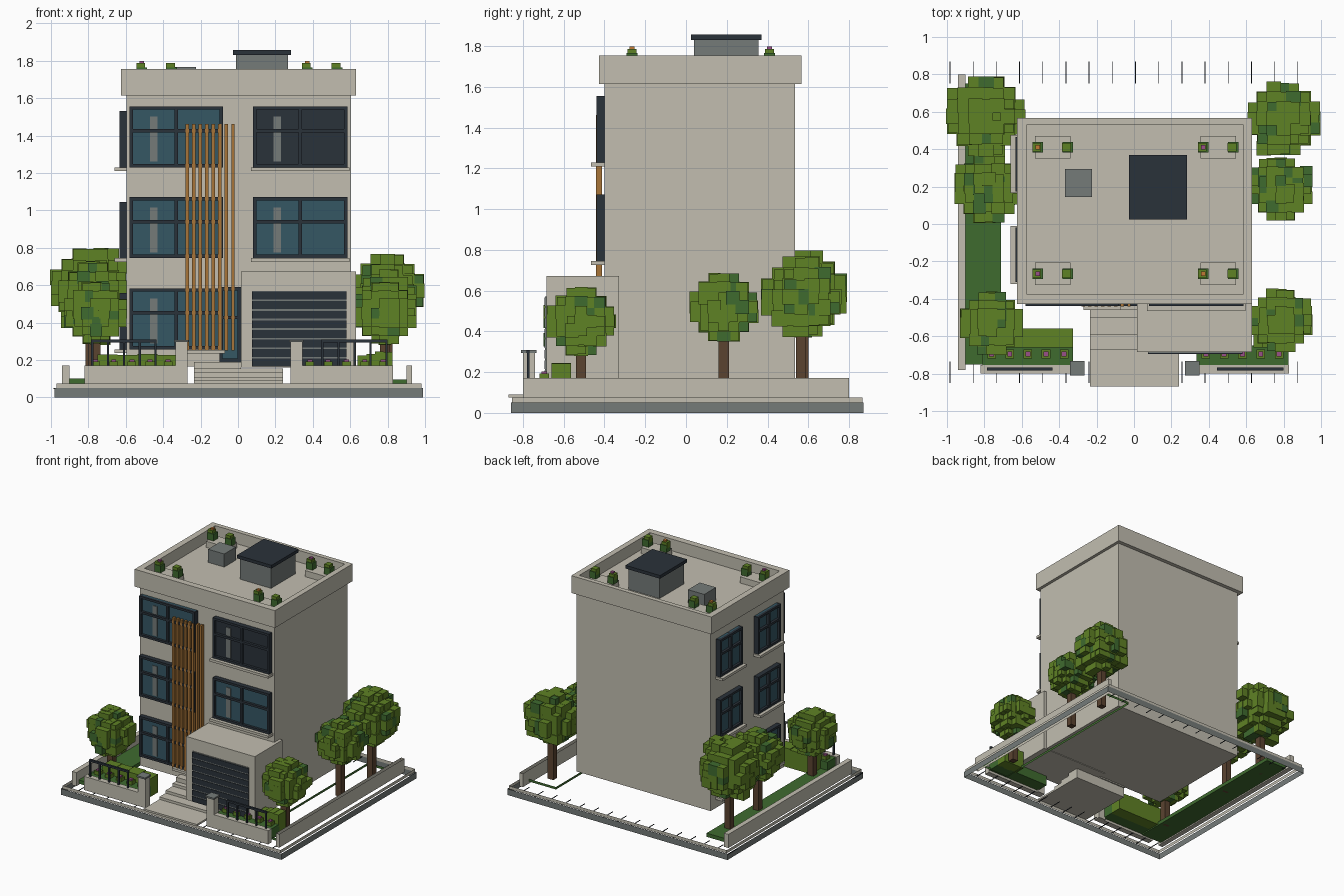
import bpy
import bmesh
import random
from mathutils import Matrix, Vector

random.seed(4)
start_cube = bpy.data.objects.get("Cube")
if start_cube:
    bpy.data.objects.remove(start_cube, do_unlink=True)


def make_material(name, hex_code):
    channels = [int(hex_code[i:i + 2], 16) / 255 for i in range(0, 6, 2)]
    linear = [c / 12.92 if c < 0.04 else ((c + 0.055) / 1.055) ** 2.4 for c in channels]
    mat = bpy.data.materials.new(name)
    mat.use_nodes = True
    mat.diffuse_color = (*linear, 1)
    mat.node_tree.nodes["Principled BSDF"].inputs["Base Color"].default_value = (*linear, 1)
    return mat


beige = make_material("beige_plaster", "C2BEB0")
grey = make_material("mid_grey", "757B79")
charcoal = make_material("charcoal", "2A323A")
blue = make_material("blue_glass", "355764")
leaf = make_material("leaf_green", "5F8225")
grass = make_material("grass_green", "3F6B2F")
bark = make_material("bark_brown", "5B4330")
wood = make_material("warm_wood", "A87538")
pink = make_material("flower_purple", "9A5088")
orange = make_material("flower_orange", "C07A35")


class Part:
    """Collects coloured boxes and turns them into one object."""

    def __init__(self, name):
        self.name, self.bm, self.mats = name, bmesh.new(), []

    def box(self, mat, x, y, z, walls_only=False):
        if mat not in self.mats:
            self.mats.append(mat)
        low, high = Vector((x[0], y[0], z[0])), Vector((x[1], y[1], z[1]))
        place = Matrix.Translation((low + high) / 2) @ Matrix.Diagonal((*(high - low), 1))
        verts = bmesh.ops.create_cube(self.bm, size=1, matrix=place)["verts"]
        faces = {f for v in verts for f in v.link_faces}
        for f in faces:
            f.material_index = self.mats.index(mat)
        if walls_only:
            self.bm.normal_update()
            flat = [f for f in faces if abs(f.normal.z) > 0.5]
            bmesh.ops.delete(self.bm, geom=flat, context="FACES_ONLY")
        return self

    def cube(self, mat, centre, size):
        spans = [(c - size / 2, c + size / 2) for c in centre]
        return self.box(mat, *spans)

    def finish(self):
        mesh = bpy.data.meshes.new(self.name)
        self.bm.to_mesh(mesh)
        self.bm.free()
        for mat in self.mats:
            mesh.materials.append(mat)
        obj = bpy.data.objects.new(self.name, mesh)
        bpy.context.collection.objects.link(obj)
        return obj


def single(name, mat, x, y, z, walls_only=False):
    return Part(name).box(mat, x, y, z, walls_only).finish()


# Open plot edging, paving joints and garden walls
single("plot_edge", grey, (-0.98, 0.99), (-0.86, 0.87), (0, 0.05), True)
single("pavement_edge", beige, (-0.97, 0.98), (-0.855, 0.865), (0.05, 0.075), True)
joints = Part("paving_joints")
for i in range(16):
    x = -0.984 + i * 0.124
    for y in ((0.75, 0.868), (-0.85, -0.735)):
        joints.box(charcoal, (x - 0.002, x + 0.002), y, (0.044, 0.049))
joints.finish()
single("left_garden_wall", beige, (-0.94, -0.9), (-0.78, 0.8), (0.06, 0.17))
single("right_garden_wall", beige, (0.9, 0.93), (-0.8, 0.8), (0.06, 0.17), True)
single("left_lawn", grass, (-0.9, -0.71), (-0.75, 0.75), (0.07, 0.1))
single("right_lawn_edge", grass, (0.66, 0.9), (-0.74, 0.72), (0.075, 0.095), True)

# Main block, parapet and garage block, all raised above the plot
single("main_block", beige, (-0.595, 0.605), (-0.4, 0.535), (0.165, 1.66))
parapet = Part("parapet")
for x in ((-0.625, -0.575), (0.585, 0.63)):
    parapet.box(beige, x, (-0.428, 0.567), (1.615, 1.755))
for y in ((-0.428, -0.375), (0.53, 0.567)):
    parapet.box(beige, (-0.575, 0.585), y, (1.615, 1.755))
parapet.finish()
single("garage_block", beige, (0.015, 0.63), (-0.685, -0.33), (0.16, 0.672))

# Garage door with horizontal slats
door = Part("garage_door")
door.box(grey, (0.075, 0.58), (-0.691, -0.68), (0.165, 0.57))
for i in range(8):
    z = 0.165 + i * 0.0512
    door.box(charcoal, (0.075, 0.58), (-0.695, -0.685), (z, z + 0.042))
door.finish()


# Windows: spans run along the wall, depth runs out of it
def window(name, wall, span, z, glass=blue, sill=True, strip=False, mullion=True):
    part = Part(name)

    def add(mat, u, depth, height):
        if wall == "front":
            part.box(mat, u, (-0.4 - depth, -0.39), height)
        else:
            part.box(mat, (-0.595 - depth, -0.585), u, height)

    (a, b), (low, high), bar = span, z, 0.018
    add(glass, (a + bar / 2, b - bar / 2), 0.018, z)
    for u in (a, b - bar) + (((a + b - bar) / 2,) if mullion else ()):
        add(charcoal, (u, u + bar), 0.039, z)
    for h in (low, high - bar, low + (high - low) * 0.57):
        add(charcoal, span, 0.038, (h, h + bar))
    if strip:
        add(grey, (a + 0.11, a + 0.15), 0.022, (low + 0.03, high - 0.055))
    if sill:
        add(beige, (a - 0.01, b + 0.01), 0.065, (low - 0.02, low))
    part.finish()


for floor, base in (("lower", 0.257), ("middle", 0.745), ("upper", 1.23)):
    height = (base, base + 0.326)
    window(floor + "_front_window", "front", (-0.58, -0.08), height, sill=False, strip=True)
    if floor != "lower":
        window(floor + "_bay_window", "front", (0.08, 0.585), height, strip=True,
               glass=charcoal if floor == "upper" else blue)
    for place, y in (("rear", 0.32), ("fore", -0.165)):
        window(floor + "_" + place + "_side_window", "left", (y - 0.145, y + 0.145),
               (base, base + 0.3))
window("entrance_door", "front", (-0.1, 0.015), (0.19, 0.59), sill=False, mullion=False)

# Vertical timber screen on its base
screen = Part("timber_slats")
for i in range(8):
    x = -0.272 + i * 0.035
    screen.box(wood, (x - 0.009, x + 0.009), (-0.441, -0.412), (0.25, 1.462))
screen.finish()
single("screen_base", beige, (-0.27, -0.07), (-0.46, -0.39), (0.235, 0.254))

# Entrance steps and landing
steps = Part("entrance_steps")
for y, top in ((-0.87, 0.09), (-0.67, 0.11), (-0.59, 0.132), (-0.5, 0.155)):
    steps.box(beige, (-0.235, 0.24), (y, -0.4), (0.075, top))
steps.box(beige, (-0.235, 0.015), (-0.46, -0.39), (0.155, 0.19))
steps.finish()


# Front fence, gate post, hedge and flowers on each side
def front_garden(side, wall, rail, post, bed_span, hedge, hedge_depth):
    single(side + "_front_wall", beige, wall, (-0.8, -0.755), (0.06, 0.17))
    Part(side + "_gate_post").box(
        beige, post, (-0.8, -0.74), (0.06, 0.295)).box(
        grey, (post[0] - 0.006, post[1] + 0.006), (-0.81, -0.733), (0.295, 0.308)).finish()
    fence = Part(side + "_railing")
    fence.box(charcoal, rail, (-0.783, -0.767), (0.293, 0.309))
    for i in range(5):
        x = rail[0] + 0.006 + i * (rail[1] - rail[0] - 0.012) / 4
        fence.box(charcoal, (x - 0.006, x + 0.006), (-0.781, -0.769), (0.17, 0.3))
    fence.finish()
    bed = Part(side + "_flower_bed")
    bed.box(grass, bed_span, (-0.765, -0.65), (0.08, 0.165))
    pitch = (bed_span[1] - bed_span[0]) / 5
    for i in range(5):
        x = bed_span[0] + (i + 0.5) * pitch
        bed.cube(leaf, (x, -0.695, 0.17), 0.046)
        bed.cube(pink, (x, -0.695, 0.19), 0.026)
    bed.finish()
    shrubs = Part(side + "_hedge")
    pitch = (hedge[1] - hedge[0]) / 4
    for i in range(4):
        x = hedge[0] + i * pitch
        shrubs.box(leaf, (x, x + pitch), hedge_depth,
                   (0.08, 0.235 + random.uniform(-0.012, 0.012)))
    shrubs.finish()


front_garden("right", (-0.82, -0.33), (-0.785, -0.435), (-0.335, -0.27),
             (-0.81, -0.325), (-0.75, -0.325), (-0.66, -0.56))
front_garden("left", (0.345, 0.83), (0.445, 0.8), (0.28, 0.345),
             (0.335, 0.825), (0.64, 0.825), (-0.66, -0.565))


# Trees with blocky crowns
def tree(name, x, y, z, radius):
    part = Part(name)
    part.box(bark, (x - 0.025, x + 0.025), (y - 0.025, y + 0.025), (0.07, z - radius * 0.4))
    cell = radius / 3.3
    reach = range(-3, 4)
    for i in reach:
        for j in reach:
            for k in reach:
                distance = (i * i + j * j + k * k) ** 0.5 + random.uniform(-0.25, 0.25)
                if distance > 3.4 or distance < 2:
                    continue
                colour = grass if random.random() < 0.15 else leaf
                centre = (x + i * cell, y + j * cell, z + k * cell)
                part.cube(colour, centre, cell * random.uniform(1.05, 1.5))
    part.finish()


tree("left_rear_tree", 0.8, 0.565, 0.57, 0.175)
tree("left_middle_tree", 0.785, 0.185, 0.52, 0.15)
tree("left_front_tree", 0.785, -0.515, 0.45, 0.15)
tree("right_rear_tree", -0.79, 0.575, 0.585, 0.19)
tree("right_middle_tree", -0.775, 0.19, 0.54, 0.165)
tree("right_front_tree", -0.76, -0.53, 0.45, 0.15)

# Roof access box, cooling unit and planters
Part("roof_access").box(grey, (-0.012, 0.268), (0.04, 0.355), (1.65, 1.83)).box(
    charcoal, (-0.027, 0.283), (0.025, 0.37), (1.83, 1.856)).finish()
single("cooling_unit", grey, (-0.37, -0.225), (0.145, 0.295), (1.65, 1.766))
for row, y, flowers in (("rear", 0.41, (orange, pink)), ("front", -0.265, (pink, orange))):
    for side, x, flower in (("right", -0.435, flowers[0]), ("left", 0.45, flowers[1])):
        planter = Part(row + "_" + side + "_roof_planter")
        planter.box(beige, (x - 0.095, x + 0.095), (y - 0.06, y + 0.06), (1.65, 1.71))
        for offset in (-0.08, 0.08):
            planter.cube(grass, (x + offset, y, 1.737), 0.056)
            planter.cube(leaf, (x + offset - 0.006, y, 1.764), 0.046)
        planter.cube(flower, (x - 0.08, y, 1.787), 0.024)
        planter.finish()
